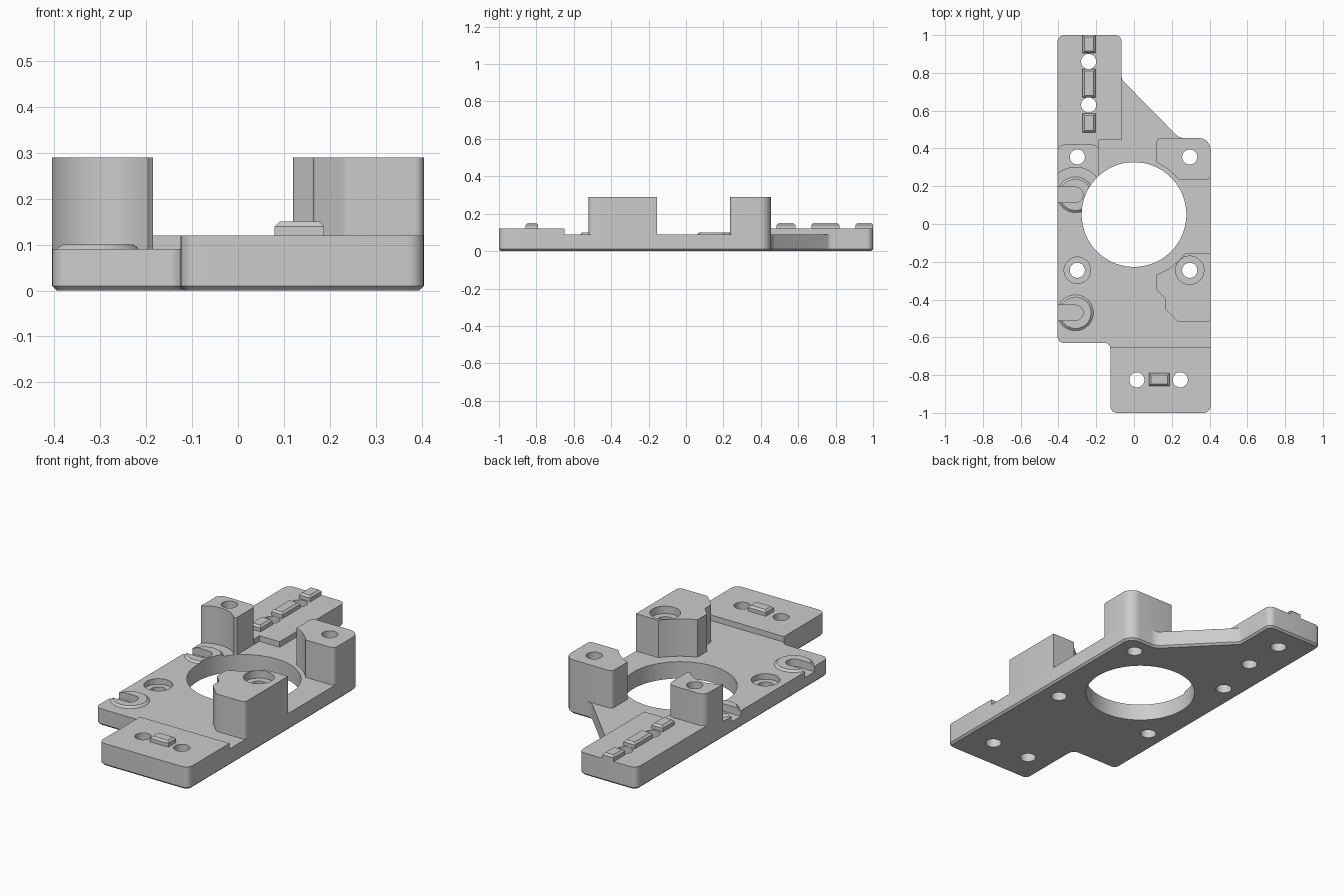
import bpy
import bmesh
import math
from mathutils import Vector

default = bpy.data.objects.get("Cube")
if default:
    bpy.data.objects.remove(default, do_unlink=True)

grey = bpy.data.materials.new("matte grey plastic")
grey.use_nodes = True
GREY = (0.6, 0.6, 0.6, 1)
grey.diffuse_color = GREY
grey.node_tree.nodes["Principled BSDF"].inputs["Base Color"].default_value = GREY

PLATE, PAD, POST, CLIP = 0.09, 0.12, 0.29, 0.15
BORE = (0, 0.05)
HOOKS = [(-0.31, -0.47), (-0.31, 0.155)]
SCREWS = [(-0.3, -0.245), (0.295, -0.245), (-0.3, 0.355), (0.295, 0.355)]
REAR_PINS = [(-0.24, 0.86), (-0.24, 0.63)]
FRONT_PINS = [(0.015, -0.825), (0.245, -0.825)]


def fillet(points, steps=6):
    """Round each (x, y, radius) corner of a closed outline."""
    out = []
    for i, (x, y, r) in enumerate(points):
        p = Vector((x, y, 0))
        if not r:
            out.append(p)
            continue
        before = points[i - 1]
        after = points[(i + 1) % len(points)]
        a = (Vector((before[0], before[1], 0)) - p).normalized()
        b = (Vector((after[0], after[1], 0)) - p).normalized()
        half = a.angle(b) / 2
        centre = p + (a + b).normalized() * (r / math.sin(half))
        reach = r / math.tan(half)
        start = (p + a * reach - centre).normalized()
        end = (p + b * reach - centre).normalized()
        out += [centre + start.slerp(end, k / steps) * r for k in range(steps + 1)]
    return out


def make_object(name, bm):
    bmesh.ops.recalc_face_normals(bm, faces=bm.faces)
    mesh = bpy.data.meshes.new(name)
    bm.to_mesh(mesh)
    bm.free()
    mesh.materials.append(grey)
    obj = bpy.data.objects.new(name, mesh)
    bpy.context.collection.objects.link(obj)
    return obj


def prism(name, points, z0, z1, chamfer=0, rim_z=0):
    """Extrude a rounded outline, optionally chamfering the rim at rim_z."""
    bm = bmesh.new()
    face = bm.faces.new([bm.verts.new((p.x, p.y, z0)) for p in fillet(points)])
    made = bmesh.ops.extrude_face_region(bm, geom=[face], use_keep_orig=True)
    top = [v for v in made["geom"] if isinstance(v, bmesh.types.BMVert)]
    bmesh.ops.translate(bm, verts=top, vec=(0, 0, z1 - z0))
    bmesh.ops.recalc_face_normals(bm, faces=bm.faces)
    if chamfer:
        rim = [e for e in bm.edges
               if all(abs(v.co.z - rim_z) < 1e-5 for v in e.verts)]
        bmesh.ops.bevel(bm, geom=rim, offset=chamfer, segments=1, affect='EDGES')
    return make_object(name, bm)


def cylinder(name, centre, r, z0, z1, r_top=None, sides=48):
    bm = bmesh.new()
    bmesh.ops.create_cone(bm, cap_ends=True, segments=sides, radius1=r,
                          radius2=r if r_top is None else r_top, depth=z1 - z0)
    bmesh.ops.translate(bm, verts=bm.verts, vec=(*centre, (z0 + z1) / 2))
    return make_object(name, bm)


def through(centre, r, sides=48):
    return cylinder("cutter", centre, r, -0.1, 0.5, sides=sides)


def cut(obj, cutters):
    """Subtract the cutters, then discard them."""
    bpy.context.view_layer.objects.active = obj
    for c in cutters:
        c.hide_render = True
        mod = obj.modifiers.new("cut", 'BOOLEAN')
        mod.operation = 'DIFFERENCE'
        mod.solver = 'EXACT'
        mod.object = c
        bpy.ops.object.modifier_apply(modifier=mod.name)
        bpy.data.objects.remove(c, do_unlink=True)


def hook_slot(centre):
    """U-shaped slot open to the right-hand edge of the plate."""
    x, y = centre
    w = 0.04
    outline = [(-0.5, y - w, 0), (x + w, y - w, w * 0.98),
               (x + w, y + w, w * 0.98), (-0.5, y + w, 0)]
    return prism("cutter", outline, 0.06, 0.2)


parts = []

# Base plate with chamfered underside
base = prism("base_plate", [
    (-0.405, -0.63, 0.035), (-0.125, -0.63, 0.03), (-0.125, -1, 0.035),
    (0.405, -1, 0.035), (0.405, 0.455, 0.06), (0.24, 0.455, 0.07),
    (-0.065, 0.765, 0.03), (-0.065, 1, 0.035), (-0.405, 1, 0.035)],
    0, PLATE, chamfer=0.01)
cut(base, [through(BORE, 0.277, 96)]
    + [through(c, 0.04) for c in SCREWS + REAR_PINS + FRONT_PINS]
    + [cylinder("cutter", SCREWS[0], 0.07, 0.06, 0.2)]
    + [hook_slot(c) for c in HOOKS])
parts.append(base)

# Raised pads at the front and rear
front_pad = prism("front_pad", [
    (-0.125, -1, 0.035), (0.405, -1, 0.035), (0.405, -0.65, 0), (-0.125, -0.65, 0)],
    PLATE, PAD)
cut(front_pad, [through(c, 0.04) for c in FRONT_PINS])
rear_pad = prism("rear_pad", [
    (-0.405, 0.4, 0), (-0.185, 0.4, 0), (-0.185, 0.445, 0), (-0.065, 0.445, 0),
    (-0.065, 1, 0.035), (-0.405, 1, 0.035)], PLATE, PAD)
cut(rear_pad, [through(c, 0.04) for c in REAR_PINS + [SCREWS[2]]])
parts += [front_pad, rear_pad]

# Screw posts, hollowed to clear the bore and the hook
front_post = prism("front_left_post", [
    (0.12, -0.155, 0), (0.12, -0.35, 0.02), (0.165, -0.395, 0.02),
    (0.165, -0.45, 0.02), (0.235, -0.52, 0.03), (0.405, -0.52, 0.02),
    (0.405, -0.155, 0)], PLATE, POST)
cut(front_post, [through(BORE, 0.34, 96), through(SCREWS[1], 0.04),
                 cylinder("cutter", SCREWS[1], 0.075, 0.25, 0.4)])
right_post = prism("rear_right_post", [
    (-0.405, 0.235, 0), (-0.185, 0.235, 0), (-0.185, 0.42, 0.035),
    (-0.405, 0.42, 0.035)], PLATE, POST)
cut(right_post, [through(BORE, 0.277, 96), through(HOOKS[1], 0.145),
                 through(SCREWS[2], 0.04)])
left_post = prism("rear_left_post", [
    (0.12, 0.235, 0), (0.405, 0.235, 0.02), (0.405, 0.455, 0.06), (0.12, 0.455, 0.02)],
    PLATE, POST)
cut(left_post, [through(BORE, 0.3, 96), through(SCREWS[3], 0.04)])
parts += [front_post, right_post, left_post]

# Low hook rings with slots
for label, c in zip(("front", "rear"), HOOKS):
    ring = cylinder(label + "_hook_ring", c, 0.095, PLATE, 0.1, r_top=0.083)
    cut(ring, [hook_slot(c), through(BORE, 0.277, 96)])
    parts.append(ring)

# Locating clips between the pin holes
clips = {
    "front_clip": (0.08, 0.187, -0.857, -0.79),
    "rear_clip_inner": (-0.272, -0.205, 0.485, 0.585),
    "rear_clip_middle": (-0.272, -0.205, 0.67, 0.82),
    "rear_clip_outer": (-0.272, -0.205, 0.905, 1.0),
}
for name, (x0, x1, y0, y1) in clips.items():
    corners = [(x0, y0, 0), (x1, y0, 0), (x1, y1, 0), (x0, y1, 0)]
    parts.append(prism(name, corners, PAD, CLIP, chamfer=0.01, rim_z=CLIP))

# Smooth the rounded walls, keeping edges sharp
bpy.ops.object.select_all(action='DESELECT')
for part in parts:
    part.select_set(True)
bpy.context.view_layer.objects.active = base
bpy.ops.object.shade_smooth_by_angle(angle=math.radians(30))
